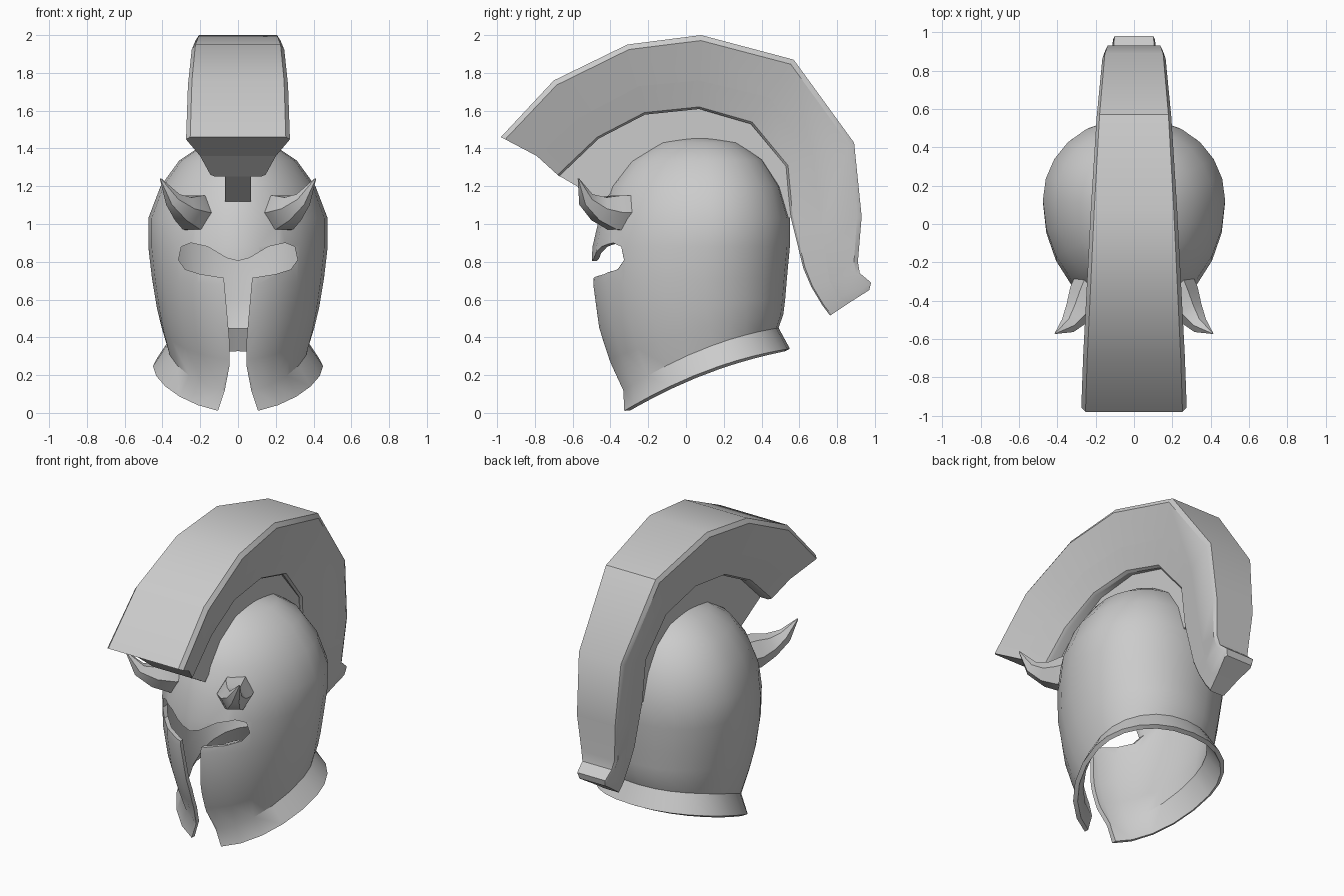
import bpy, bmesh, math
from mathutils import Vector

cube = bpy.data.objects.get("Cube")
if cube:
    bpy.data.objects.remove(cube, do_unlink=True)

steel = bpy.data.materials.new("plain grey")
steel.diffuse_color = (0.6, 0.6, 0.6, 1)
steel.use_nodes = True
steel.node_tree.nodes["Principled BSDF"].inputs["Base Color"].default_value = (0.6, 0.6, 0.6, 1)


def activate(ob):
    bpy.ops.object.select_all(action='DESELECT')
    ob.select_set(True)
    bpy.context.view_layer.objects.active = ob


def smooth(ob, angle=35):
    activate(ob)
    bpy.ops.object.shade_smooth_by_angle(angle=math.radians(angle))


def loft(name, rings, cap_start=True, cap_end=True, pole=None):
    """Skin a list of closed rings, closing the ends with caps or a pole."""
    bm = bmesh.new()
    vs = [[bm.verts.new(p) for p in r] for r in rings]
    n = len(vs[0])
    for a, b in zip(vs, vs[1:]):
        for i in range(n):
            j = (i + 1) % n
            bm.faces.new((a[i], a[j], b[j], b[i]))
    if pole:
        top = bm.verts.new(pole)
        for i in range(n):
            bm.faces.new((top, vs[0][(i + 1) % n], vs[0][i]))
    elif cap_start:
        bm.faces.new(vs[0])
    if cap_end:
        bm.faces.new(vs[-1])
    bmesh.ops.recalc_face_normals(bm, faces=bm.faces)
    me = bpy.data.meshes.new(name)
    bm.to_mesh(me)
    bm.free()
    me.materials.append(steel)
    ob = bpy.data.objects.new(name, me)
    bpy.context.collection.objects.link(ob)
    return ob


# Helmet shell: egg-shaped rings that tilt down to the front near the neck
# (front z, back z, half width, front y, back y)
SHELL = [
    (1.43, 1.43, 0.17, -0.15, 0.28),
    (1.33, 1.34, 0.31, -0.30, 0.41),
    (1.20, 1.20, 0.41, -0.40, 0.50),
    (1.03, 1.03, 0.475, -0.46, 0.55),
    (0.88, 0.88, 0.475, -0.495, 0.55),
    (0.68, 0.72, 0.455, -0.505, 0.535),
    (0.45, 0.60, 0.43, -0.47, 0.525),
    (0.28, 0.52, 0.405, -0.415, 0.515),
    (0.11, 0.45, 0.375, -0.345, 0.49),
    (0.00, 0.34, 0.45, -0.345, 0.55),   # flared neck rim
]


def shell_ring(zf, zb, a, yf, yb, n=24):
    yc = yf + 0.58 * (yb - yf)
    ring = []
    for i in range(n):
        t = 2 * math.pi * i / n
        c, s = math.cos(t), math.sin(t)
        power = 1.08 if s < 0 else 0.92      # narrower face, fuller back
        x = a * math.copysign(abs(c) ** power, c)
        y = yc + s * ((yb - yc) if s > 0 else (yc - yf))
        f = (y - yf) / (yb - yf)
        ring.append((x, y, zf + (zb - zf) * (1.6 * f - 0.6 * f * f)))
    return ring


shell = loft("helmet_shell", [shell_ring(*r) for r in SHELL],
             cap_end=False, pole=(0, 0.06, 1.47))
solid = shell.modifiers.new("thickness", 'SOLIDIFY')
solid.thickness = 0.028
solid.offset = -1

# Eye slot and face gap, cut through the front only
half = [(0.06, 0.82), (0.16, 0.88), (0.25, 0.90), (0.30, 0.88), (0.315, 0.81),
        (0.28, 0.76), (0.20, 0.735), (0.075, 0.715), (0.06, 0.55), (0.045, 0.38),
        (0.045, 0.25), (0.07, 0.12), (0.11, 0.0), (0.13, -0.1)]
outline = [(0, 0.805)] + half + [(-x, z) for x, z in reversed(half)]
cutter = loft("face_cutter", [[(x, y, z) for x, z in outline] for y in (-1.0, -0.05)])
cutter.hide_render = True
cut = shell.modifiers.new("face_opening", 'BOOLEAN')
cut.operation = 'DIFFERENCE'
cut.solver = 'EXACT'
cut.object = cutter
activate(shell)
for m in ("thickness", "face_opening"):
    bpy.ops.object.modifier_apply(modifier=m)
bpy.data.objects.remove(cutter, do_unlink=True)
smooth(shell)

# Crest stations from brow to tail: outer, middle and inner (y, z), half width
CREST = [
    ((-0.98, 1.46), (-0.79, 1.36), (-0.68, 1.26), 0.275),
    ((-0.70, 1.76), (-0.57, 1.56), (-0.47, 1.46), 0.265),
    ((-0.31, 1.95), (-0.25, 1.73), (-0.22, 1.59), 0.245),
    ((0.08, 2.00), (0.07, 1.76), (0.07, 1.62), 0.225),
    ((0.57, 1.87), (0.44, 1.67), (0.35, 1.54), 0.195),
    ((0.89, 1.43), (0.67, 1.36), (0.54, 1.31), 0.165),
    ((0.93, 1.04), (0.72, 1.00), (0.565, 1.04), 0.15),
    ((0.91, 0.80), (0.74, 0.83), (0.63, 0.77), 0.13),
    ((0.92, 0.74), (0.76, 0.70), (0.67, 0.67), 0.115),
    ((0.98, 0.69), (0.81, 0.61), (0.73, 0.57), 0.11),
    ((0.97, 0.65), (0.86, 0.58), (0.77, 0.52), 0.10),
]


def crest_ring(outer, mid, inner, w, sections):
    o, m, i = Vector(outer), Vector(mid), Vector(inner)
    spots = {"top": (o, 0.92), "shoulder": (o.lerp(m, 0.12), 1.0),
             "mid": (m, 0.73), "inner": (i, 0.53), "under": (m.lerp(i, 1.08), 0.45)}
    side = [(spots[k][1] * w, *spots[k][0]) for k in sections]
    return side + [(-x, y, z) for x, y, z in reversed(side)]


# Plume on top and the narrower band that carries it
plume = loft("crest_plume", [crest_ring(*s, ("top", "shoulder", "mid")) for s in CREST])
band = loft("crest_band", [crest_ring(*s, ("mid", "inner", "under")) for s in CREST])
smooth(plume, 38)
smooth(band, 30)

# Keel joining the crest band to the dome
FOOT = [(-0.44, 1.12), (-0.35, 1.21), (-0.18, 1.36), (0.06, 1.42),
        (0.28, 1.36), (0.45, 1.22), (0.52, 1.02)]
keel_rings = []
for (_, _, top, _), foot in zip(CREST, FOOT):
    keel_rings.append([(0.07, *top), (0.07, *foot), (-0.07, *foot), (-0.07, *top)])
smooth(loft("crest_keel", keel_rings), 30)

# Horns: six-sided, bending outward, forward and up (x, y, z, radius)
HORN = [(0.21, -0.31, 1.06, 0.105), (0.24, -0.38, 1.06, 0.105),
        (0.29, -0.46, 1.08, 0.075), (0.345, -0.53, 1.13, 0.045),
        (0.41, -0.57, 1.24, 0.004)]
for side, label in ((1, "left"), (-1, "right")):
    pts = [Vector((side * x, y, z)) for x, y, z, _ in HORN]
    rings = []
    for k, p in enumerate(pts):
        d = (pts[min(k + 1, len(pts) - 1)] - pts[max(k - 1, 0)]).normalized()
        u = d.cross(Vector((0, 0, 1))).normalized()
        v = u.cross(d)
        r = HORN[k][3]
        rings.append([p + r * (math.cos(t) * u + math.sin(t) * v)
                      for t in (math.pi / 3 * i for i in range(6))])
    smooth(loft(label + "_horn", rings), 40)
